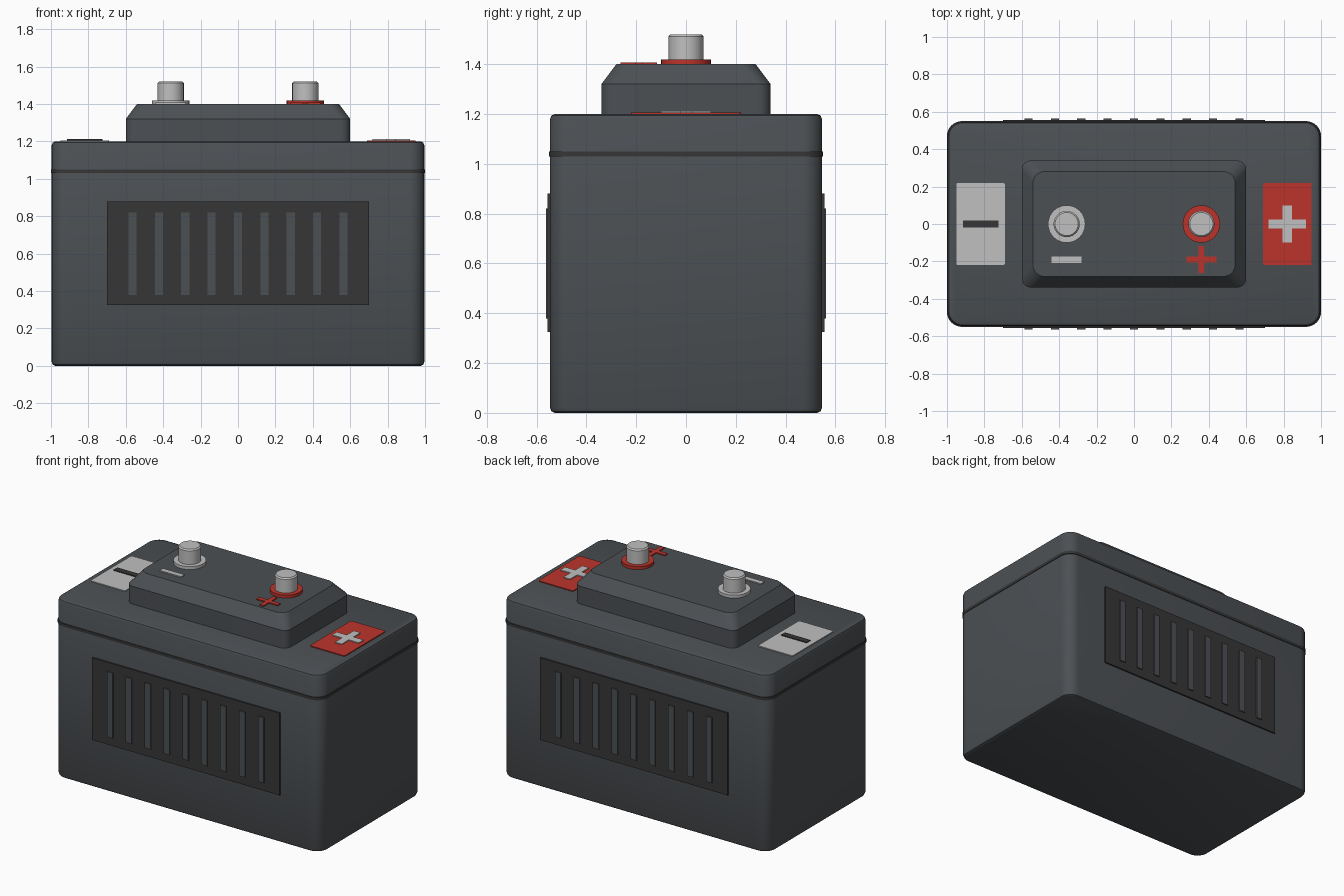
import bpy, bmesh, math

cube = bpy.data.objects.get("Cube")
if cube:
    bpy.data.objects.remove(cube, do_unlink=True)


def make_material(name, color):
    m = bpy.data.materials.new(name)
    m.use_nodes = True
    m.diffuse_color = (*color, 1)
    m.node_tree.nodes["Principled BSDF"].inputs["Base Color"].default_value = (*color, 1)
    return m


SLATE = make_material("slate_grey", (0.072, 0.080, 0.088))
DARK = make_material("charcoal", (0.037, 0.037, 0.037))
LIGHT = make_material("light_grey", (0.52, 0.525, 0.52))
RED = make_material("red", (0.50, 0.034, 0.024))


def finish(bm, name, mat, smooth=True):
    mesh = bpy.data.meshes.new(name)
    bm.to_mesh(mesh)
    bm.free()
    mesh.materials.append(mat)
    ob = bpy.data.objects.new(name, mesh)
    bpy.context.collection.objects.link(ob)
    if smooth:
        bpy.ops.object.select_all(action="DESELECT")
        ob.select_set(True)
        bpy.context.view_layer.objects.active = ob
        bpy.ops.object.shade_smooth_by_angle(angle=math.radians(30))
    return ob


def rounded_stack(name, layers, mat, center=(0, 0), steps=8):
    """Loft rounded rectangles given as (half x, half y, corner radius, z)."""
    bm = bmesh.new()
    rings = []
    for hx, hy, r, z in layers:
        ring = []
        for k, (sx, sy) in enumerate(((1, 1), (-1, 1), (-1, -1), (1, -1))):
            for i in range(steps + 1):
                a = math.pi / 2 * (k + i / steps)
                ring.append(bm.verts.new((center[0] + sx * (hx - r) + r * math.cos(a),
                                          center[1] + sy * (hy - r) + r * math.sin(a), z)))
        rings.append(ring)
    n = len(rings[0])
    for low, high in zip(rings, rings[1:]):
        for i in range(n):
            j = (i + 1) % n
            bm.faces.new((low[i], low[j], high[j], high[i]))
    bm.faces.new(rings[0][::-1])
    bm.faces.new(rings[-1])
    return finish(bm, name, mat)


def box(bm, x0, x1, y0, y1, z0, z1):
    verts = bmesh.ops.create_cube(bm, size=1)["verts"]
    for v in verts:
        v.co = ((x0 + x1) / 2 + v.co.x * (x1 - x0),
                (y0 + y1) / 2 + v.co.y * (y1 - y0),
                (z0 + z1) / 2 + v.co.z * (z1 - z0))


def symbol(name, x, y, z, hx, hy, bar, mat, height):
    """Minus sign, or a plus sign when hy is given, as one outline."""
    b = bar / 2
    if hy:
        pts = [(hx, -b), (hx, b), (b, b), (b, hy), (-b, hy), (-b, b),
               (-hx, b), (-hx, -b), (-b, -b), (-b, -hy), (b, -hy), (b, -b)]
    else:
        pts = [(hx, -b), (hx, b), (-hx, b), (-hx, -b)]
    bm = bmesh.new()
    base = bm.faces.new([bm.verts.new((x + px, y + py, z)) for px, py in pts])
    top = bmesh.ops.extrude_face_region(bm, geom=[base])["geom"]
    for v in top:
        if isinstance(v, bmesh.types.BMVert):
            v.co.z += height
    bmesh.ops.recalc_face_normals(bm, faces=bm.faces)
    finish(bm, name, mat, False)


def turned(name, x, profile, mat, sides=32):
    """Lathe of (radius, z) points, closed at both ends."""
    bm = bmesh.new()
    rings = [[bm.verts.new((x + r * math.cos(2 * math.pi * i / sides),
                            r * math.sin(2 * math.pi * i / sides), z))
              for i in range(sides)] for r, z in profile]
    for low, high in zip(rings, rings[1:]):
        for i in range(sides):
            j = (i + 1) % sides
            bm.faces.new((low[i], low[j], high[j], high[i]))
    bm.faces.new(rings[0][::-1])
    bm.faces.new(rings[-1])
    finish(bm, name, mat)


# Case with softened rims, seam band and raised top
W, D, R = 0.996, 0.546, 0.08
rounded_stack("case", [(W - 0.02, D - 0.02, R - 0.02, 0), (W - 0.006, D - 0.006, R - 0.006, 0.006),
                       (W, D, R, 0.02), (W, D, R, 1.18),
                       (W - 0.006, D - 0.006, R - 0.006, 1.194),
                       (W - 0.02, D - 0.02, R - 0.02, 1.2)], SLATE)
rounded_stack("lid_seam", [(1, 0.55, R, 1.03), (1, 0.55, R, 1.05)], DARK)
rounded_stack("raised_top", [(0.6, 0.34, 0.05, 1.19), (0.6, 0.34, 0.05, 1.32),
                             (0.54, 0.28, 0.06, 1.4)], SLATE)

# Side panels with upright ribs, front and back
for side, sign in (("front", -1), ("back", 1)):
    bm = bmesh.new()
    box(bm, -0.7, 0.7, *sorted((sign * 0.53, sign * 0.556)), 0.325, 0.88)
    finish(bm, side + "_panel", DARK, False)
    bm = bmesh.new()
    for i in range(-4, 5):
        x = i * 0.141
        box(bm, x - 0.022, x + 0.022, *sorted((sign * 0.54, sign * 0.563)), 0.38, 0.82)
    finish(bm, side + "_ribs", SLATE, False)

# Terminals with collars
for name, x, collar in (("negative", -0.36, LIGHT), ("positive", 0.36, RED)):
    turned(name + "_collar", x, [(0.1, 1.395), (0.1, 1.42)], collar)
    turned(name + "_post", x, [(0.07, 1.41), (0.07, 1.512), (0.062, 1.52)], LIGHT)

# Small signs beside the terminals
symbol("small_minus", -0.36, -0.19, 1.398, 0.08, 0, 0.035, LIGHT, 0.009)
symbol("small_plus", 0.36, -0.19, 1.398, 0.08, 0.073, 0.03, RED, 0.009)

# Label plates with large signs
for name, x, mat in (("negative_label", -0.82, LIGHT), ("positive_label", 0.82, RED)):
    rounded_stack(name, [(0.13, 0.22, 0.01, 1.198), (0.13, 0.22, 0.01, 1.206)],
                  mat, center=(x, 0), steps=3)
symbol("large_minus", -0.82, 0, 1.204, 0.095, 0, 0.04, DARK, 0.008)
symbol("large_plus", 0.82, 0, 1.204, 0.1, 0.1, 0.05, LIGHT, 0.008)
